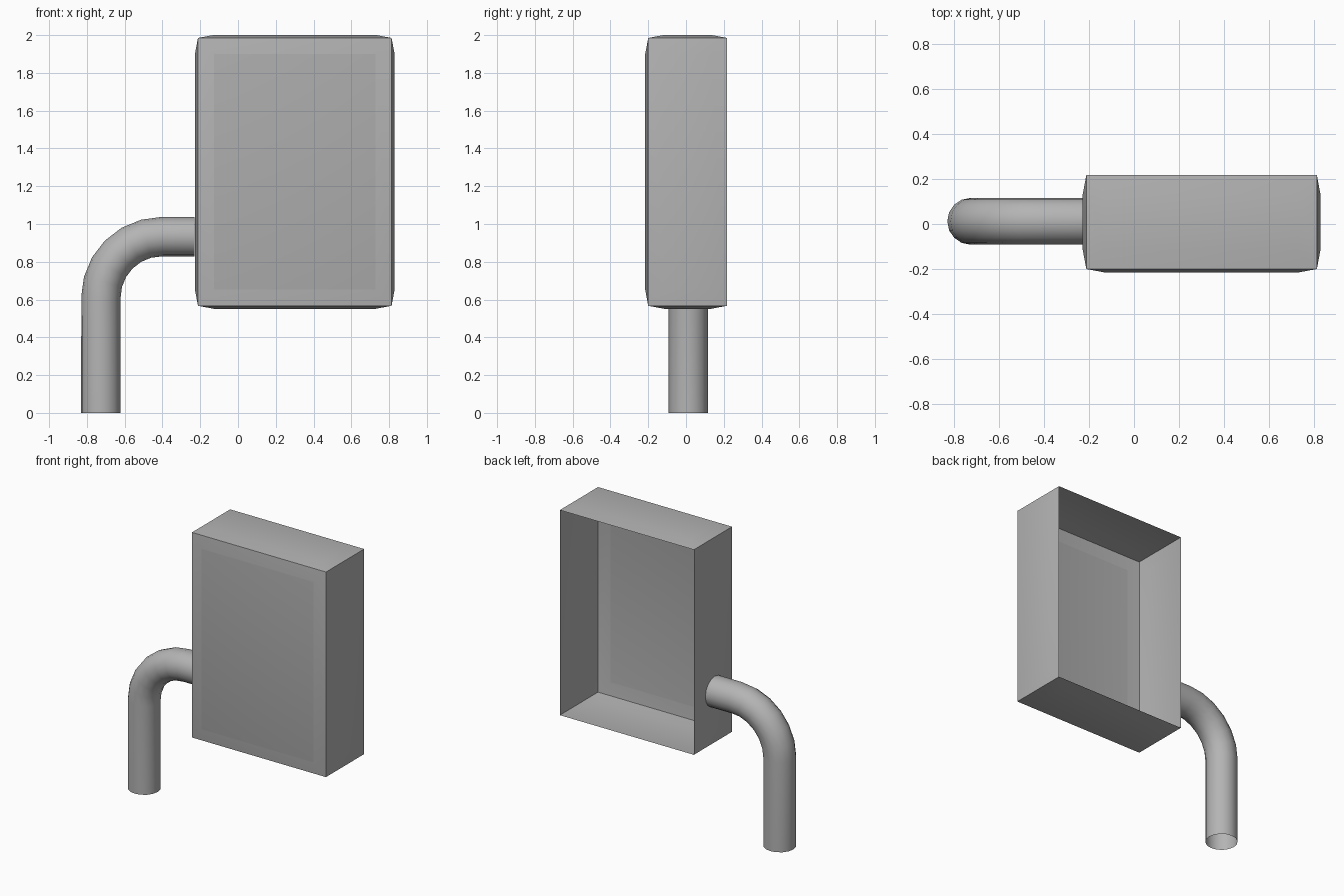
import bpy, bmesh, math

if "Cube" in bpy.data.objects:
    bpy.data.objects.remove(bpy.data.objects["Cube"])


def grey(name, value):
    mat = bpy.data.materials.new(name)
    mat.diffuse_color = (value, value, value, 1)
    mat.use_nodes = True
    mat.node_tree.nodes["Principled BSDF"].inputs["Base Color"].default_value = mat.diffuse_color
    return mat


body_grey = grey("body_grey", 0.456)
panel_grey = grey("panel_grey", 0.415)

# Open-backed box: thin sheet with each panel inset and pushed slightly outward
X0, X1 = -0.212, 0.813
Y0, Y1 = -0.20, 0.217
Z0, Z1 = 0.567, 1.985
bm = bmesh.new()
bmesh.ops.create_cube(bm, size=1)
for v in bm.verts:
    v.co.x = X0 if v.co.x < 0 else X1
    v.co.y = Y0 if v.co.y < 0 else Y1
    v.co.z = Z0 if v.co.z < 0 else Z1
bm.normal_update()
back = [f for f in bm.faces if f.normal.y > 0.9]
bmesh.ops.delete(bm, geom=back, context='FACES_ONLY')
bmesh.ops.inset_individual(bm, faces=bm.faces[:], thickness=0.085, depth=0.016,
                           use_even_offset=True)
# Darker raised panel on the front
bm.normal_update()
for f in bm.faces:
    if f.normal.y < -0.999:
        f.material_index = 1
mesh = bpy.data.meshes.new("box_shell")
bm.to_mesh(mesh)
bm.free()
mesh.materials.append(body_grey)
mesh.materials.append(panel_grey)
box = bpy.data.objects.new("box_shell", mesh)
bpy.context.collection.objects.link(box)
bpy.context.view_layer.objects.active = box
box.select_set(True)
bpy.ops.object.shade_smooth_by_angle(angle=math.radians(30))

# Bent pipe: vertical leg, quarter bend, horizontal run into the box side
CX, CZ, R, Y = -0.403, 0.610, 0.323, 0.012
pts = [(CX - R, 0.0)]
for i in range(7):
    a = math.radians(15 * i)
    pts.append((CX - R * math.cos(a), CZ + R * math.sin(a)))
pts.append((-0.229, CZ + R))
curve = bpy.data.curves.new("bent_pipe", 'CURVE')
curve.dimensions = '3D'
curve.bevel_depth = 0.104
curve.bevel_resolution = 6
curve.use_fill_caps = False
curve.materials.append(body_grey)
spline = curve.splines.new('POLY')
spline.points.add(len(pts) - 1)
for p, (x, z) in zip(spline.points, pts):
    p.co = (x, Y, z, 1)
spline.use_smooth = True
pipe = bpy.data.objects.new("bent_pipe", curve)
bpy.context.collection.objects.link(pipe)
